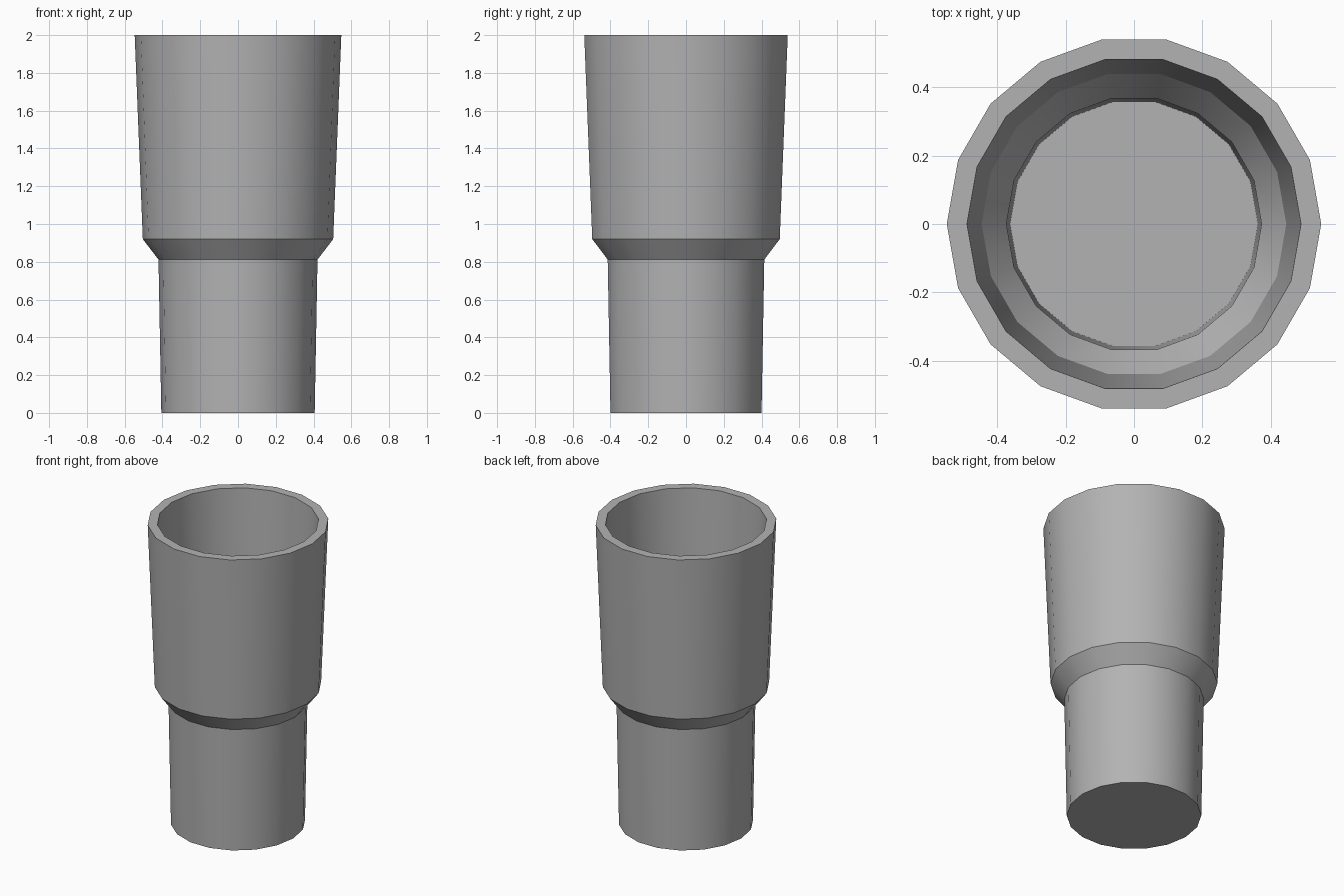
import bpy, bmesh
from math import cos, sin, pi

if "Cube" in bpy.data.objects:
    bpy.data.objects.remove(bpy.data.objects["Cube"])

SIDES = 18

# (radius, height) from the outer base, up to the rim, then down the inside
profile = [(0.406, 0.0), (0.421, 0.812), (0.504, 0.92), (0.547, 2.0),
           (0.488, 2.0), (0.445, 0.94), (0.373, 0.835), (0.362, 0.05)]

# Stepped cup wall, spun from the profile
bm = bmesh.new()
rings = [[bm.verts.new((r * cos(2 * pi * i / SIDES), r * sin(2 * pi * i / SIDES), z))
          for i in range(SIDES)] for r, z in profile]
for low, high in zip(rings, rings[1:]):
    for i in range(SIDES):
        j = (i + 1) % SIDES
        bm.faces.new((low[i], low[j], high[j], high[i]))

# Underside and inner floor
bm.faces.new(rings[0][::-1])
bm.faces.new(rings[-1])
bmesh.ops.recalc_face_normals(bm, faces=bm.faces)

mesh = bpy.data.meshes.new("stepped_cup")
bm.to_mesh(mesh)
bm.free()
cup = bpy.data.objects.new("stepped_cup", mesh)
bpy.context.collection.objects.link(cup)

# Dark grey finish
grey = bpy.data.materials.new("dark_grey")
grey.diffuse_color = (0.45, 0.45, 0.45, 1.0)
grey.use_nodes = True
grey.node_tree.nodes["Principled BSDF"].inputs["Base Color"].default_value = grey.diffuse_color
mesh.materials.append(grey)

# Smooth sides, crisp rim and step
bpy.context.view_layer.objects.active = cup
cup.select_set(True)
bpy.ops.object.shade_smooth_by_angle(angle=0.5)
